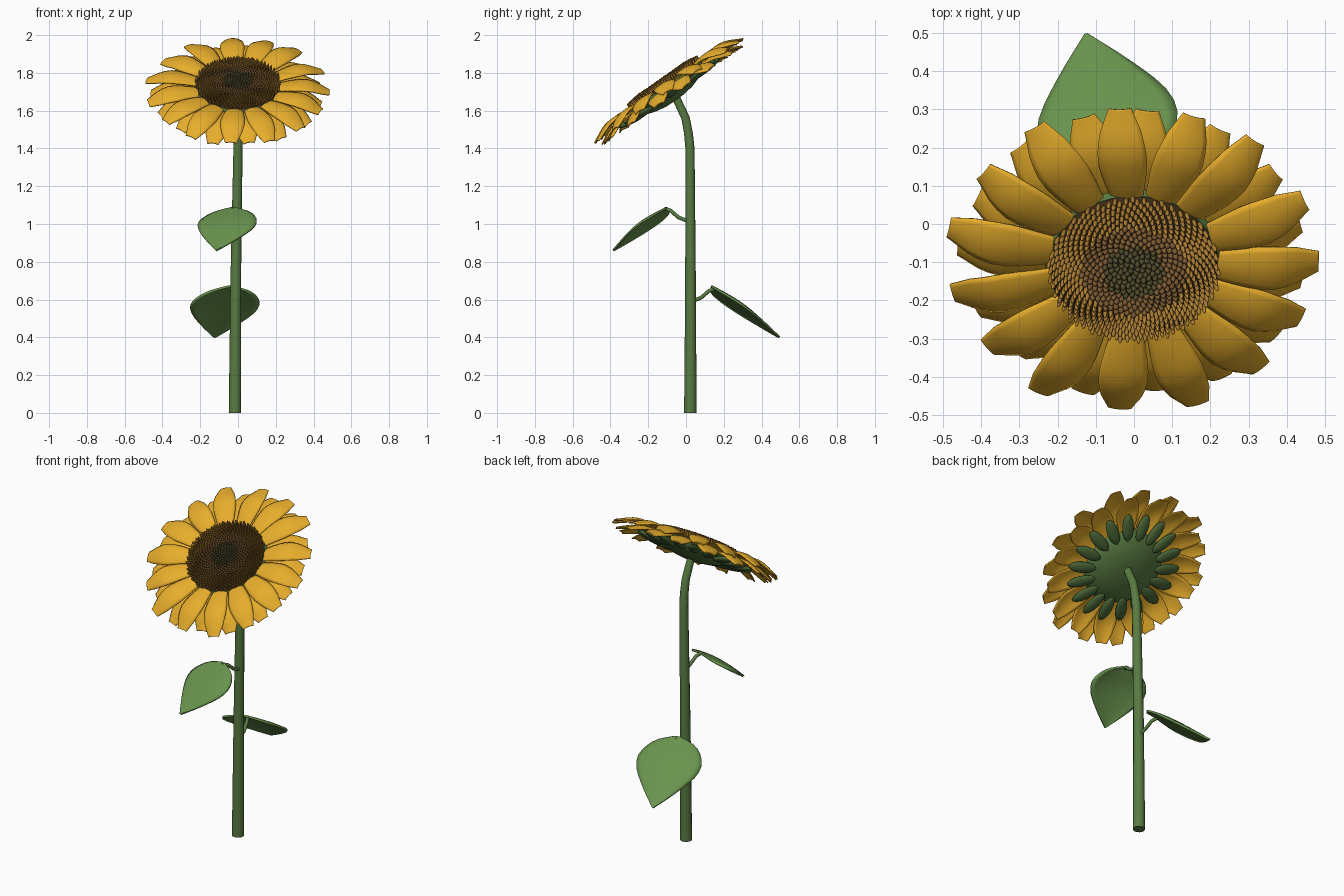
import bpy, bmesh, math, random
from mathutils import Matrix, Vector

if "Cube" in bpy.data.objects:
    bpy.data.objects.remove(bpy.data.objects["Cube"])

random.seed(4)
HEAD = Matrix.Translation((0, -0.1, 1.72)) @ Matrix.Rotation(math.radians(35), 4, 'X')


def material(name, r, g, b):
    m = bpy.data.materials.new(name)
    m.diffuse_color = (r, g, b, 1)
    m.use_nodes = True
    m.node_tree.nodes["Principled BSDF"].inputs["Base Color"].default_value = m.diffuse_color
    return m


YELLOW = material("petal_yellow", 0.80, 0.42, 0.025)
GREEN = material("stem_green", 0.10, 0.20, 0.055)
LEAF = material("leaf_green", 0.14, 0.29, 0.075)
SEPAL = material("sepal_green", 0.07, 0.14, 0.04)
DARK = material("disc_brown", 0.05, 0.025, 0.008)
GOLD = material("floret_gold", 0.40, 0.20, 0.03)
BROWN = material("floret_brown", 0.20, 0.10, 0.03)
OLIVE = material("floret_olive", 0.08, 0.07, 0.025)


def finish(name, bm, mat, matrix=Matrix(), thickness=0):
    me = bpy.data.meshes.new(name)
    bmesh.ops.recalc_face_normals(bm, faces=bm.faces)
    bm.to_mesh(me)
    bm.free()
    me.materials.append(mat)
    ob = bpy.data.objects.new(name, me)
    bpy.context.collection.objects.link(ob)
    ob.matrix_world = matrix
    if thickness:
        mod = ob.modifiers.new("thickness", 'SOLIDIFY')
        mod.thickness, mod.offset = thickness, 0
    smooth(ob)
    return ob


def smooth(ob):
    bpy.ops.object.select_all(action='DESELECT')
    ob.select_set(True)
    bpy.context.view_layer.objects.active = ob
    bpy.ops.object.shade_smooth_by_angle(angle=math.radians(50))


def sample(points, t):
    """Smooth interpolation through (t, value) points."""
    n = len(points)
    i = max(k for k in range(n - 1) if points[k][0] <= t)
    slope = lambda k: ((points[min(k + 1, n - 1)][1] - points[max(k - 1, 0)][1]) /
                       (points[min(k + 1, n - 1)][0] - points[max(k - 1, 0)][0]))
    (a, va), (b, vb) = points[i], points[i + 1]
    h, s = b - a, (t - a) / (b - a)
    return (va * (1 + 2 * s) * (1 - s) ** 2 + slope(i) * h * s * (1 - s) ** 2 +
            vb * s * s * (3 - 2 * s) + slope(i + 1) * h * s * s * (s - 1))


def blade(bm, matrix, length, width, height, cup, rows=14, cols=8):
    """Strip along +x: half width and height vary along it, edges drop by cup."""
    grid = []
    for r in range(rows + 1):
        t = 0.5 - 0.5 * math.cos(math.pi * r / rows)
        w, h = sample(width, t), sample(height, t)
        row = []
        for c in range(cols + 1):
            u = 2 * c / cols - 1
            drop = cup * u * u * w / 0.06
            row.append(bm.verts.new(matrix @ Vector((t * length, u * w, h - drop))))
        grid.append(row)
    for a, b in zip(grid, grid[1:]):
        for c in range(cols):
            bm.faces.new((a[c], a[c + 1], b[c + 1], b[c]))


def lathe(name, profile, mat):
    bm = bmesh.new()
    vs = [bm.verts.new((r, 0, z)) for r, z in profile]
    es = [bm.edges.new(p) for p in zip(vs, vs[1:])]
    bmesh.ops.spin(bm, geom=vs + es, axis=(0, 0, 1), cent=(0, 0, 0),
                   angle=math.tau, steps=48, use_merge=True)
    bmesh.ops.remove_doubles(bm, verts=bm.verts, dist=1e-5)
    return finish(name, bm, mat, HEAD)


def tube(name, points, mat):
    """Tapered tube through (x, y, z, radius) points."""
    cu = bpy.data.curves.new(name, 'CURVE')
    cu.dimensions, cu.bevel_depth, cu.bevel_resolution = '3D', 1, 4
    cu.use_fill_caps = True
    sp = cu.splines.new('POLY')
    sp.points.add(len(points) - 1)
    for p, (x, y, z, r) in zip(sp.points, points):
        p.co, p.radius = (x, y, z, 1), r
    cu.materials.append(mat)
    ob = bpy.data.objects.new(name, cu)
    bpy.context.collection.objects.link(ob)
    bpy.ops.object.select_all(action='DESELECT')
    ob.select_set(True)
    bpy.context.view_layer.objects.active = ob
    bpy.ops.object.convert(target='MESH')
    smooth(bpy.context.object)


# Stem, bending forward into the head
tube("stem", [(-.016, .023, 0, .034), (-.012, .024, .7, .029), (0, .021, 1.4, .025),
              (.003, .013, 1.48, .024), (.003, -.002, 1.56, .023), (.003, -.06, 1.685, .022)], GREEN)

# Two leaves on curved stalks
LEAF_SHAPE = [(0, .012), (.06, .095), (.16, .15), (.32, .185), (.5, .17), (.75, .095), (1, .003)]
for name, base, tip, scale, stalk in (
        ("upper_leaf", (-.025, -.1, 1.085), (-.115, -.385, .86), .86,
         [(0, .01, 1.015), (-.002, -.04, 1.035), (-.012, -.08, 1.07), (-.03, -.112, 1.082)]),
        ("lower_leaf", (-.04, .135, .67), (-.125, .495, .4), 1.0,
         [(-.01, .03, .59), (-.015, .08, .61), (-.025, .12, .645), (-.043, .155, .66)])):
    base, tip = Vector(base), Vector(tip)
    axis = (tip - base).normalized()
    side = Vector((0, 0, 1)).cross(axis).normalized()
    m = Matrix((axis, side, axis.cross(side))).transposed().to_4x4()
    bm = bmesh.new()
    blade(bm, m, (tip - base).length, [(t, w * scale) for t, w in LEAF_SHAPE],
          [(0, 0), (.4, .015), (1, 0)], .007, 18, 12)
    finish(name, bm, LEAF, Matrix.Translation(base), .012)
    tube(name + "_stalk", [(*p, .010) for p in stalk], GREEN)

# Flower back and seed disc
lathe("flower_back", [(0, -.08), (.06, -.078), (.12, -.068), (.18, -.048), (.22, -.022),
                      (.232, 0), (.222, .015), (0, .015)], GREEN)
lathe("seed_disc", [(0, .044), (.1, .042), (.17, .036), (.21, .026), (.225, .01), (.225, 0)], DARK)

# Two rings of drooping petals
PETAL = [(0, .032), (.25, .05), (.55, .064), (.8, .054), (.93, .038), (1, .03)]
for name, phase, tip_r, rise in (("front_petals", 0, .485, [(0, .005), (.3, .026), (.65, .03), (1, -.016)]),
                                 ("back_petals", 12, .455, [(0, -.012), (.3, 0), (.65, -.002), (1, -.045)])):
    bm = bmesh.new()
    for i in range(15):
        spin = Matrix.Rotation(math.radians(phase + 24 * i + random.uniform(-2, 2)), 4, 'Z')
        m = spin @ Matrix.Translation((.18, 0, 0)) @ Matrix.Rotation(random.uniform(-.12, .12), 4, 'X')
        blade(bm, m, tip_r - .18 + random.uniform(-.012, .012), PETAL, rise, .012)
    finish(name, bm, YELLOW, HEAD, .006)

# Thick sepals behind the petals
bm = bmesh.new()
for i in range(18):
    m = (Matrix.Rotation(math.tau * i / 18, 4, 'Z') @ Matrix.Translation((.258, 0, -.035))
         @ Matrix.Rotation(math.radians(-8), 4, 'Y') @ Matrix.Diagonal((.08, .034, .016, 1)))
    bmesh.ops.create_uvsphere(bm, u_segments=14, v_segments=10, radius=1, matrix=m)
    knob = (Matrix.Rotation(math.tau * i / 18, 4, 'Z') @ Matrix.Translation((.192, 0, -.042))
            @ Matrix.Diagonal((.016, .013, .011, 1)))
    bmesh.ops.create_uvsphere(bm, u_segments=10, v_segments=8, radius=1, matrix=knob)
finish("sepals", bm, SEPAL, HEAD)

# Florets in a golden-angle spiral, coloured in three zones
COUNT = 720
zones = {"inner_florets": (bmesh.new(), OLIVE), "middle_florets": (bmesh.new(), BROWN),
         "outer_florets": (bmesh.new(), GOLD)}
for i in range(COUNT):
    f = math.sqrt((i + .5) / COUNT)
    a = i * math.radians(137.508)
    key = "inner_florets" if f < .36 else "middle_florets" if f < .62 else "outer_florets"
    rad, tall = (.0078, .014) if f < .62 else (.0062, .022)
    z = .046 - .016 * f ** 3
    m = (Matrix.Rotation(a, 4, 'Z') @ Matrix.Translation((.222 * f, 0, z))
         @ Matrix.Rotation(.25 * f, 4, 'Y') @ Matrix.Diagonal((rad, rad, tall, 1)))
    bmesh.ops.create_uvsphere(zones[key][0], u_segments=8, v_segments=6, radius=1, matrix=m)
for key, (bm, mat) in zones.items():
    finish(key, bm, mat, HEAD)
